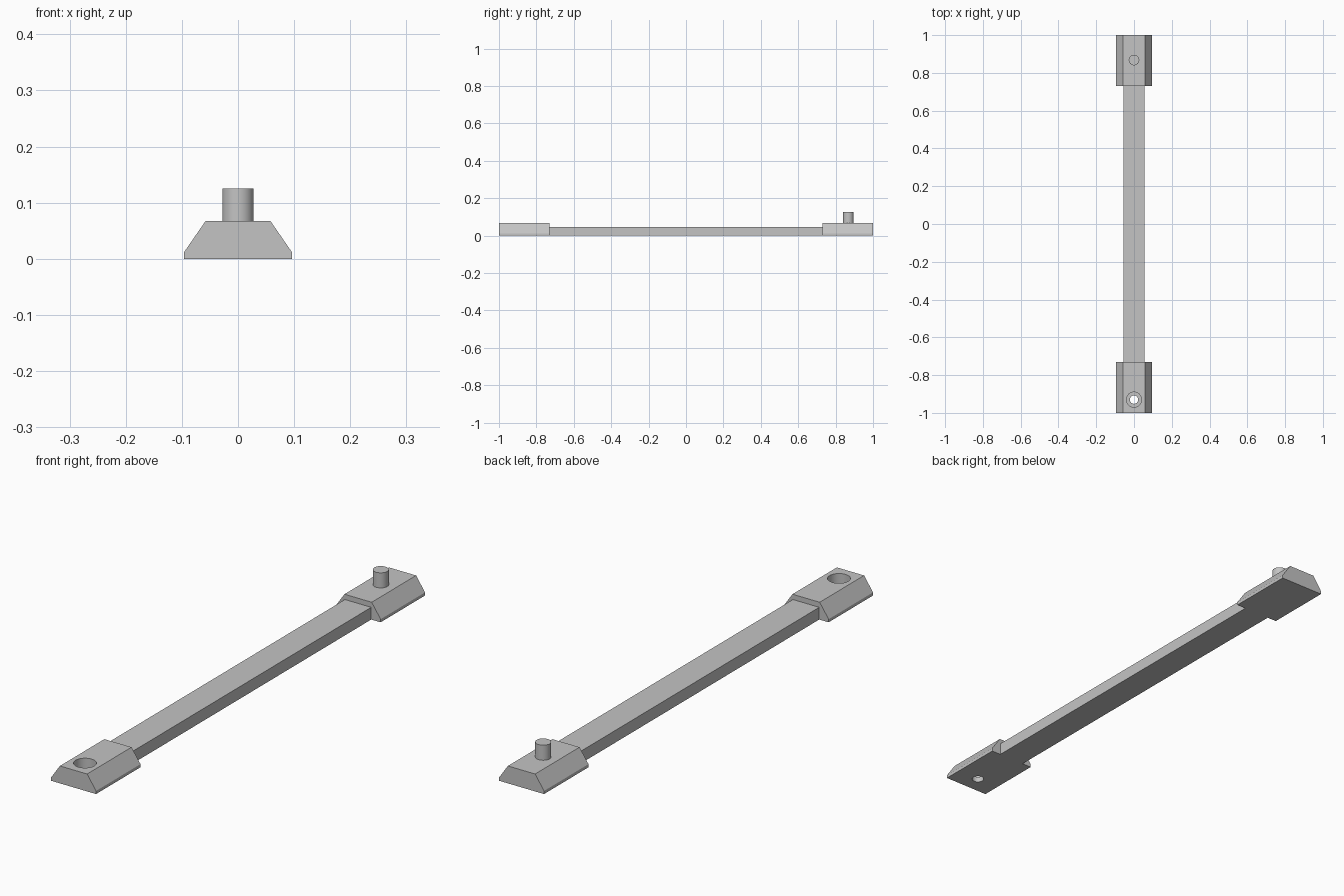
import bpy
import bmesh
import math

old = bpy.data.objects.get("Cube")
if old:
    bpy.data.objects.remove(old, do_unlink=True)

# Single material
grey = bpy.data.materials.new("light_grey")
grey.use_nodes = True
colour = (0.55, 0.55, 0.55, 1)
grey.diffuse_color = colour
grey.node_tree.nodes["Principled BSDF"].inputs["Base Color"].default_value = colour


def finish(name, bm):
    bmesh.ops.recalc_face_normals(bm, faces=bm.faces[:])
    mesh = bpy.data.meshes.new(name)
    bm.to_mesh(mesh)
    bm.free()
    mesh.materials.append(grey)
    obj = bpy.data.objects.new(name, mesh)
    bpy.context.collection.objects.link(obj)
    return obj


def extrude_half(name, half, y0, y1):
    """Mirror a right-hand (x, z) outline and extrude it along y."""
    outline = half + [(-x, z) for x, z in reversed(half)]
    bm = bmesh.new()
    face = bm.faces.new([bm.verts.new((x, y0, z)) for x, z in outline])
    ext = bmesh.ops.extrude_face_region(bm, geom=[face])
    verts = [v for v in ext["geom"] if isinstance(v, bmesh.types.BMVert)]
    bmesh.ops.translate(bm, verts=verts, vec=(0, y1 - y0, 0))
    return finish(name, bm)


def lathe(name, profile, y, sides=48):
    """Spin a closed (radius, z) profile about a vertical axis at y."""
    bm = bmesh.new()
    rings = [[bm.verts.new((r * math.cos(math.tau * i / sides),
                            y + r * math.sin(math.tau * i / sides), z))
              for i in range(sides)] for r, z in profile]
    for a, b in zip(rings, rings[1:]):
        for i in range(sides):
            j = (i + 1) % sides
            bm.faces.new((a[i], a[j], b[j], b[i]))
    bm.faces.new(rings[0])
    bm.faces.new(rings[-1])
    return finish(name, bm)


def smooth(obj):
    bpy.ops.object.select_all(action="DESELECT")
    obj.select_set(True)
    bpy.context.view_layer.objects.active = obj
    bpy.ops.object.shade_smooth_by_angle(angle=math.radians(30))


# Long bar and the two bevelled end blocks
block = [(0.096, 0), (0.096, 0.012), (0.058, 0.067)]
extrude_half("bar", [(0.056, 0), (0.056, 0.047)], -0.73, 0.73)
extrude_half("back_block", block, 0.73, 1)
front = extrude_half("front_block", block, -1, -0.73)

# Locating pin on the back block
smooth(lathe("pin", [(0.028, 0.06), (0.028, 0.125)], 0.868))

# Stepped screw hole through the front block
cutter = lathe("hole_cutter", [(0.022, -0.05), (0.022, 0.022),
                               (0.04, 0.022), (0.04, 0.1)], -0.93)
cutter.hide_render = True
cut = front.modifiers.new("screw_hole", "BOOLEAN")
cut.operation = "DIFFERENCE"
cut.solver = "EXACT"
cut.object = cutter
bpy.context.view_layer.objects.active = front
bpy.ops.object.modifier_apply(modifier=cut.name)
bpy.data.objects.remove(cutter, do_unlink=True)
smooth(front)
